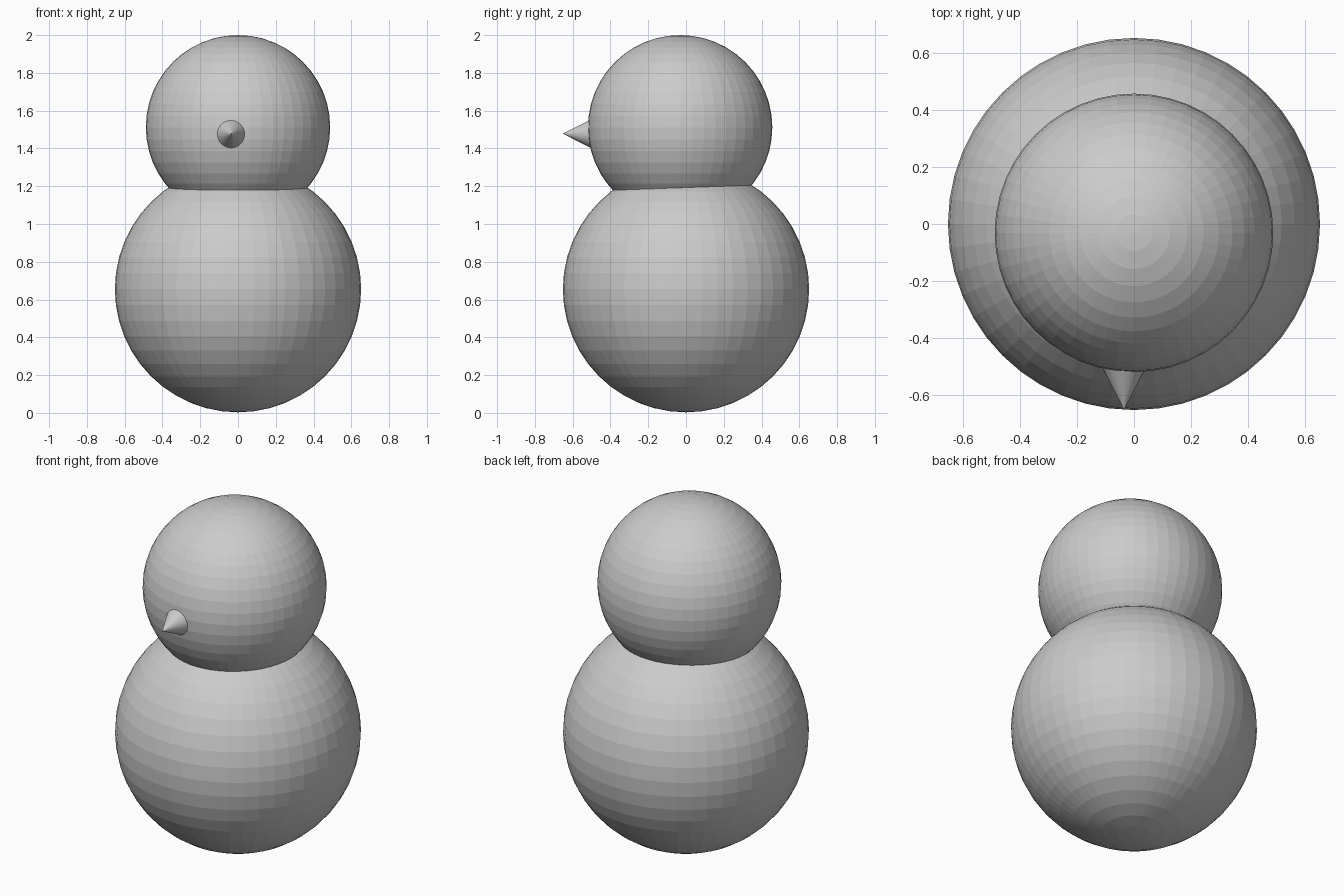
import bpy
from math import pi

if "Cube" in bpy.data.objects:
    bpy.data.objects.remove(bpy.data.objects["Cube"])


def ball(name, radius, location):
    bpy.ops.mesh.primitive_uv_sphere_add(segments=48, ring_count=24,
                                         radius=radius, location=location)
    bpy.context.object.name = name


# Two flat-shaded snowballs, the head set slightly forward
ball("body", 0.652, (0, 0, 0.655))
ball("head", 0.488, (0, -0.031, 1.512))

# Cone nose pointing to the front, its base sunk into the head
tip_y, base_y = -0.652, -0.505
bpy.ops.mesh.primitive_cone_add(vertices=32, radius1=0.075, radius2=0,
                                depth=base_y - tip_y,
                                location=(-0.035, (tip_y + base_y) / 2, 1.478),
                                rotation=(pi / 2, 0, 0))
bpy.context.object.name = "nose"
